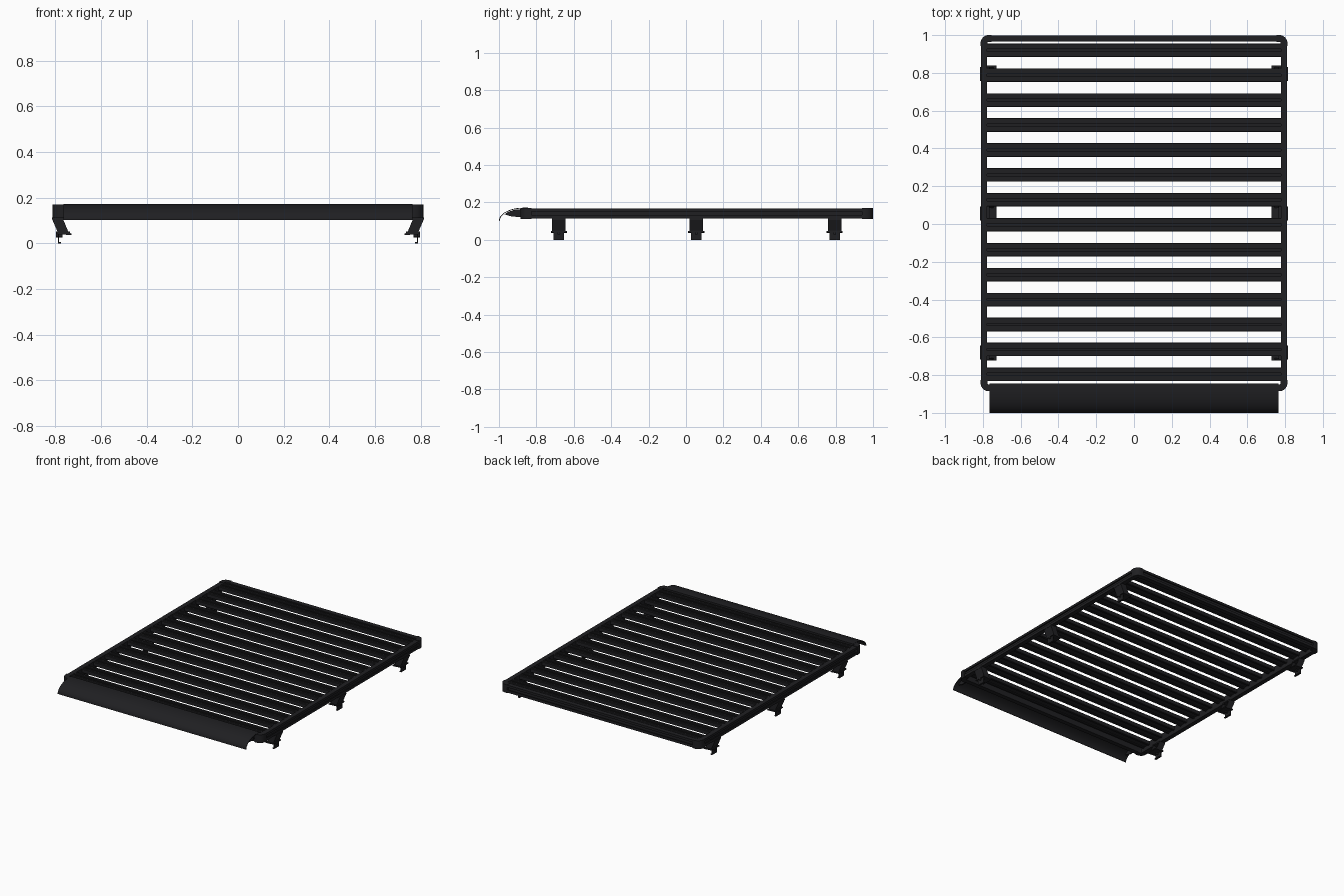
import bpy, bmesh, math
from mathutils import Matrix

if "Cube" in bpy.data.objects:
    bpy.data.objects.remove(bpy.data.objects["Cube"])

BLACK = bpy.data.materials.new("matte_black")
BLACK.diffuse_color = (0.014, 0.014, 0.016, 1)
BLACK.use_nodes = True
BLACK.node_tree.nodes["Principled BSDF"].inputs["Base Color"].default_value = BLACK.diffuse_color


def finish(bm, name, smooth=False, bevel=0):
    bmesh.ops.recalc_face_normals(bm, faces=bm.faces)
    me = bpy.data.meshes.new(name)
    bm.to_mesh(me)
    bm.free()
    ob = bpy.data.objects.new(name, me)
    bpy.context.collection.objects.link(ob)
    me.materials.append(BLACK)
    if smooth:
        bpy.ops.object.select_all(action='DESELECT')
        ob.select_set(True)
        bpy.context.view_layer.objects.active = ob
        bpy.ops.object.shade_smooth_by_angle(angle=math.radians(30))
    if bevel:
        m = ob.modifiers.new("bevel", 'BEVEL')
        m.width, m.segments = bevel, 2
    return ob


def prism(name, pts, axis, a, b, **kw):
    """Extrude a closed 2D outline along an axis from a to b."""
    place = {'x': lambda p, t: (t, p[0], p[1]),
             'y': lambda p, t: (p[0], t, p[1]),
             'z': lambda p, t: (p[0], p[1], t)}[axis]
    bm = bmesh.new()
    lo = [bm.verts.new(place(p, a)) for p in pts]
    hi = [bm.verts.new(place(p, b)) for p in pts]
    n = len(pts)
    bm.faces.new(lo)
    bm.faces.new(hi)
    for i in range(n):
        j = (i + 1) % n
        bm.faces.new((lo[i], lo[j], hi[j], hi[i]))
    return finish(bm, name, **kw)


def rect(u0, u1, v0, v1):
    return [(u0, v0), (u1, v0), (u1, v1), (u0, v1)]


# Frame rails: outline as (depth from outer face, z), with a slot on the outside
RAIL = [(0, .113), (.033, .113), (.033, .168), (0, .168), (0, .151), (.005, .151),
        (.005, .157), (.016, .157), (.016, .126), (.005, .126), (.005, .132), (0, .132)]
for s, side in ((-1, "left"), (1, "right")):
    prism(f"{side}_rail", [(s * (.81 - d), z) for d, z in RAIL], 'y', -.835, .95)
prism("back_rail", [(.998 - d, z) for d, z in RAIL], 'x', -.765, .765)
prism("front_rail", [(-.883 + d, z) for d, z in RAIL], 'x', -.765, .765)

# Rounded corner pieces
R, W, ARM = .042, .036, .058
for sx in (-1, 1):
    for y0, sy, end in ((1, 1, "back"), (-.885, -1, "front")):
        arc = lambda r: [(R - r * math.cos(t * math.pi / 16), R - r * math.sin(t * math.pi / 16))
                         for t in range(9)]
        outline = ([(0, ARM)] + arc(R) + [(ARM, 0), (ARM, W)]
                   + arc(R - W)[::-1] + [(W, ARM)])
        prism(f"{end}_corner", [(sx * (.812 - u), y0 - sy * v) for u, v in outline],
              'z', .11, .1705, smooth=True)

# Slats: half outline of the slotted extrusion, mirrored about its centre
HALF = [(.012, .150), (.012, .160), (.006, .160), (.006, .167), (.018, .167), (.018, .163),
        (.022, .163), (.022, .167), (.034, .167), (.036, .165), (.036, .140), (.034, .138),
        (.020, .138), (.020, .144)]
for i in range(14):
    yc = .92 - .132 * i
    outline = [(yc + d, z) for d, z in HALF] + [(yc - d, z) for d, z in HALF[::-1]]
    prism(f"slat_{i + 1}", outline, 'x', -.782, .782)

# Curved wind deflector with a flat lip over the front rail
N, T = 14, .004
curve = lambda o: [(-.87 - (.13 - o) * math.cos(k * math.pi / 2 / N),
                    .101 + (.0705 - o) * math.sin(k * math.pi / 2 / N)) for k in range(N + 1)]
outer, inner = curve(0) + [(-.845, .1715)], curve(T) + [(-.845, .1675)]
prism("wind_deflector", outer + inner[::-1], 'x', -.765, .765, smooth=True)
for s in (-1, 1):
    prism("deflector_bracket", [(-.97, .136), (-.95, .150), (-.92, .160), (-.882, .164),
                                (-.882, .122), (-.93, .124)],
          'x', s * .735, s * .743)

# Mounting feet
for yc in (-.68, .055, .795):
    for s in (-1, 1):
        P = lambda name, pts, h, off=0, **kw: prism(
            name, [(s * x, z) for x, z in pts], 'y', yc + off - h, yc + off + h, **kw)
        # top flange, slanted outer web and two side cheeks
        P("foot_top_flange", rect(.765, .815, .105, .114), .037)
        P("foot_web", [(.815, .108), (.807, .108), (.780, .048), (.789, .048)], .037)
        for off in (-.033, .033):
            P("foot_cheek", [(.813, .108), (.767, .108), (.742, .048), (.787, .048)], .004, off)
        # base plate and rubber pad
        P("foot_base", rect(.735, .797, .043, .051), .037)
        P("foot_pad", [(.728, .036), (.728, .042), (.740, .046), (.797, .046), (.797, .040)], .043)
        # gutter clamp: plate with hooked bottom
        P("foot_clamp", [(.789, .055), (.789, 0), (.776, 0), (.776, .006), (.783, .006),
                         (.783, .055)], .028)
        # clamp bolt
        bm = bmesh.new()
        bmesh.ops.create_cone(bm, cap_ends=True, segments=12, radius1=.008, radius2=.008, depth=.03,
                              matrix=Matrix.Translation((s * .783, yc, .034))
                              @ Matrix.Rotation(math.pi / 2, 4, 'Y'))
        finish(bm, "foot_bolt", smooth=True)
